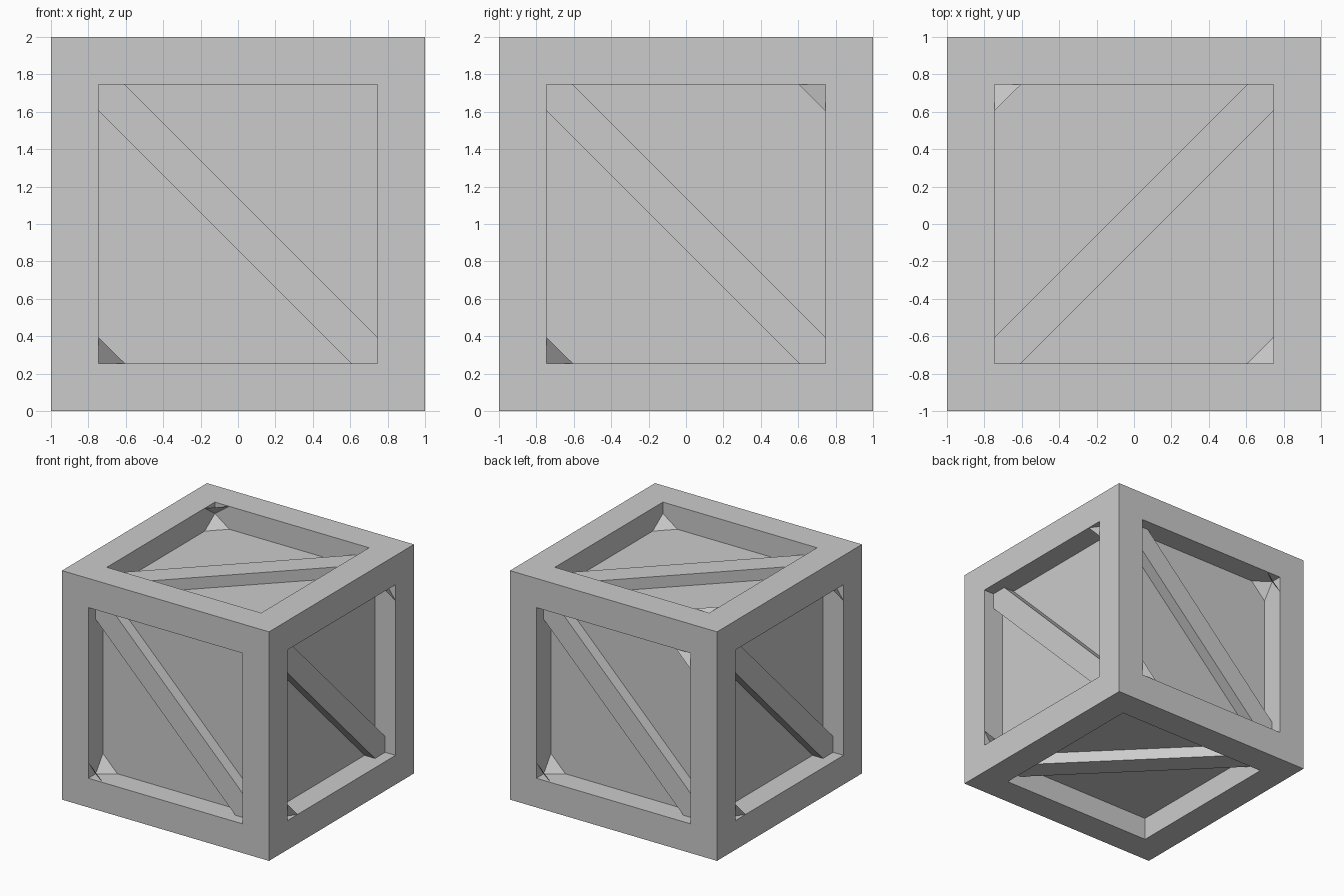
import bpy, bmesh
from mathutils import Vector as V

if "Cube" in bpy.data.objects:
    bpy.data.objects.remove(bpy.data.objects["Cube"])

A = 0.745     # half size of each opening
C = 0.605     # where brace edges meet the opening
DEPTH = 0.2   # panel recess
CENTER = V((0, 0, 1))


def make_object(name, bm):
    me = bpy.data.meshes.new(name)
    bm.to_mesh(me)
    bm.free()
    ob = bpy.data.objects.new(name, me)
    bpy.context.collection.objects.link(ob)
    return ob


# Crate body: cube with six inset, recessed panels
bm = bmesh.new()
bmesh.ops.create_cube(bm, size=2)
faces = list(bm.faces)
bmesh.ops.inset_individual(bm, faces=faces, thickness=1 - A, use_even_offset=True)
for f in faces:
    n = f.normal.copy()
    ret = bmesh.ops.extrude_discrete_faces(bm, faces=[f])
    for v in ret["faces"][0].verts:
        v.co -= n * DEPTH
bmesh.ops.translate(bm, verts=bm.verts, vec=CENTER)
make_object("crate_frame_and_panels", bm)

X, Y, Z = V((1, 0, 0)), V((0, 1, 0)), V((0, 0, 1))
# name, right axis, up axis, brace direction (-1: falls to the right), corner gussets
SIDES = [
    ("front", X, Z, -1, [(-1, "both")]),
    ("right", Y, Z, -1, [(-1, "both"), (1, "both")]),
    ("back", -X, Z, -1, [(-1, "both"), (1, "both")]),
    ("left", -Y, Z, -1, [(-1, "both"), (1, "both")]),
    ("top", X, Y, 1, [(-1, "both"), (1, "inner")]),
    ("bottom", -X, Y, 1, []),
]

for name, r, u, slope, corners in SIDES:
    n = r.cross(u)

    def place(a, b, depth):
        return CENTER + r * a + u * b * -slope + n * (1 - depth)

    # Diagonal brace fitted into the opening
    bm = bmesh.new()
    outline = [(-A, A), (-C, A), (A, -C), (A, -A), (C, -A), (-A, C)]
    face = bm.faces.new([bm.verts.new(place(a, b, 0.1)) for a, b in outline])
    ext = bmesh.ops.extrude_face_region(bm, geom=[face])["geom"]
    for v in ext:
        if isinstance(v, bmesh.types.BMVert):
            v.co -= n * 0.1
    bmesh.ops.recalc_face_normals(bm, faces=bm.faces)
    make_object(name + "_brace", bm)

    # Small sloped gussets in the corners the brace does not reach
    if corners:
        bm = bmesh.new()
        for s, kind in corners:
            for d in ([0.0, DEPTH] if kind == "both" else [DEPTH]):
                pts = [(A, A, 0.1), (C, A, d), (A, C, d)]
                tri = bm.faces.new([bm.verts.new(place(s * a, s * b, e)) for a, b, e in pts])
                tri.normal_update()
                if tri.normal.dot(r * s + u * s * -slope) > 0:
                    tri.normal_flip()
        make_object(name + "_corner_gussets", bm)
